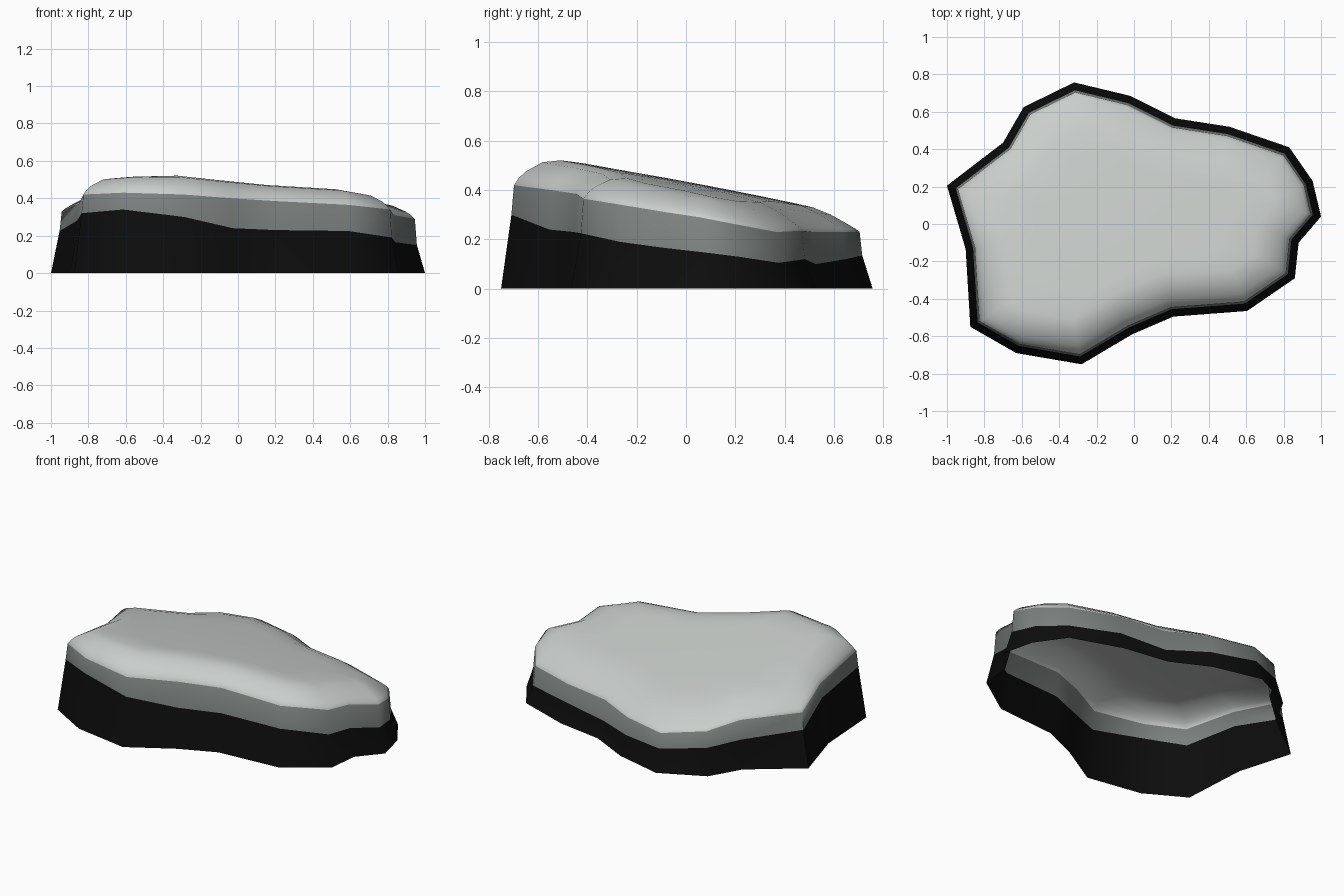
import bpy
import bmesh
from mathutils import Vector

cube = bpy.data.objects.get("Cube")
if cube:
    bpy.data.objects.remove(cube, do_unlink=True)


def make_material(name, rgb):
    mat = bpy.data.materials.new(name)
    mat.use_nodes = True
    colour = (*rgb, 1)
    mat.diffuse_color = colour
    mat.node_tree.nodes["Principled BSDF"].inputs["Base Color"].default_value = colour
    return mat


materials = [
    make_material("black base", (0.004, 0.004, 0.004)),
    make_material("mid grey band", (0.2, 0.22, 0.215)),
    make_material("pale grey top", (0.59, 0.62, 0.6)),
]

# Foot outline, counter-clockwise: x, y, top of black band, top of grey band
outline = [
    (1.0, 0.04, 0.15, 0.29), (0.955, 0.23, 0.13, 0.26), (0.83, 0.41, 0.105, 0.23),
    (0.51, 0.52, 0.12, 0.235), (0.22, 0.565, 0.10, 0.23), (-0.02, 0.685, 0.12, 0.23),
    (-0.32, 0.757, 0.135, 0.23), (-0.59, 0.625, 0.16, 0.26), (-0.70, 0.435, 0.17, 0.29),
    (-1.0, 0.205, 0.225, 0.33), (-0.90, -0.135, 0.28, 0.37), (-0.875, -0.55, 0.32, 0.42),
    (-0.63, -0.69, 0.34, 0.43), (-0.28, -0.75, 0.30, 0.42), (-0.01, -0.59, 0.24, 0.40),
    (0.21, -0.495, 0.23, 0.385), (0.605, -0.465, 0.225, 0.365), (0.86, -0.29, 0.19, 0.34),
    (0.88, -0.10, 0.165, 0.31),
]
foot = [Vector(p[:2]) for p in outline]
count = len(foot)


def inward(i):
    """Mitred inward direction at an outline corner."""
    before = (foot[i] - foot[i - 1]).normalized()
    after = (foot[(i + 1) % count] - foot[i]).normalized()
    a = Vector((-before.y, before.x))
    b = Vector((-after.y, after.x))
    mid = (a + b).normalized()
    return mid / max(mid.dot(a), 0.8)


def plateau(p):
    """Height of the gently tilted top."""
    return 0.413 - 0.028 * p.x - 0.186 * p.y + 0.015 * max(0, 1 - p.length_squared * 2)


bm = bmesh.new()
rings = []


def add_ring(points):
    rings.append([bm.verts.new(p) for p in points])


# Walls: foot, top of black band, top of grey band
for inset, level in ((0, None), (0.04, 2), (0.05, 3)):
    add_ring([(*(foot[i] + inward(i) * inset), outline[i][level] if level else 0)
              for i in range(count)])

# Rounded shoulder rising to the plateau
for inset, rise in ((0.068, 0.22), (0.095, 0.45), (0.16, 0.83), (0.23, 1.0)):
    ring = []
    for i in range(count):
        p = foot[i] + inward(i) * inset
        low = outline[i][3]
        ring.append((*p, low + (plateau(p) - low) * rise))
    add_ring(ring)

# Plateau, closing in on the middle
edge = [v.co.xy for v in rings[-1]]
for scale in (0.75, 0.5, 0.25):
    add_ring([(*(p * scale), plateau(p * scale)) for p in edge])

for k in range(len(rings) - 1):
    for i in range(count):
        j = (i + 1) % count
        face = bm.faces.new((rings[k][i], rings[k][j], rings[k + 1][j], rings[k + 1][i]))
        face.material_index = min(k, 2)
middle = bm.verts.new((0, 0, plateau(Vector((0, 0)))))
for i in range(count):
    face = bm.faces.new((rings[-1][i], rings[-1][(i + 1) % count], middle))
    face.material_index = 2

# Open-bottomed rock shell
mesh = bpy.data.meshes.new("rock_shell")
bm.to_mesh(mesh)
bm.free()
for mat in materials:
    mesh.materials.append(mat)
rock = bpy.data.objects.new("rock_shell", mesh)
bpy.context.collection.objects.link(rock)
bpy.context.view_layer.objects.active = rock
rock.select_set(True)
bpy.ops.object.shade_smooth_by_angle(angle=1.0)
